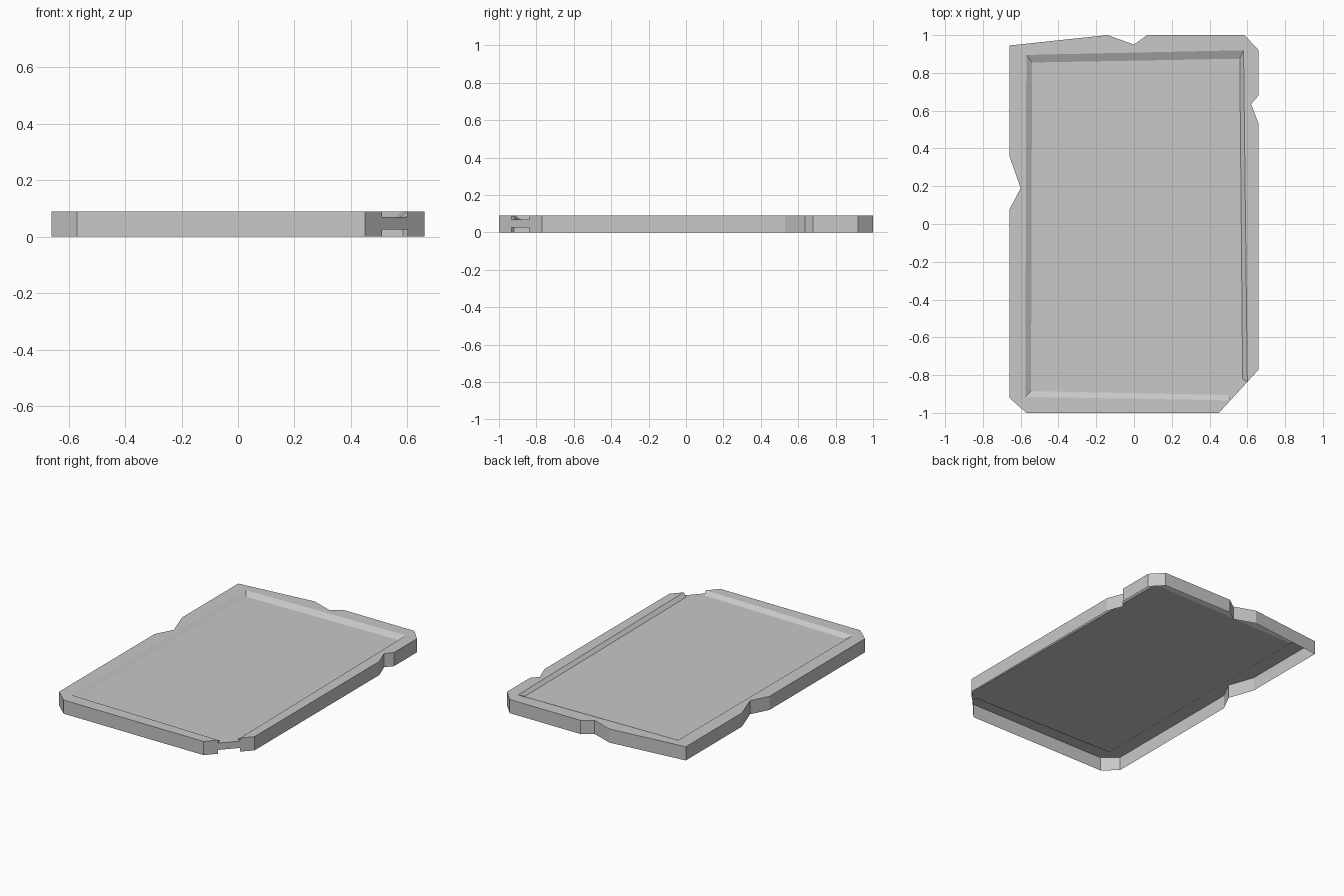
import bpy
import bmesh

cube = bpy.data.objects.get("Cube")
if cube:
    bpy.data.objects.remove(cube, do_unlink=True)

TOP, FLOOR, GAP = 0.09, 0.07, 0.025

# Chipped slab outline, counter-clockwise from one side of the corner break to the other
outline = [(0.6, -0.836), (0.66, -0.77), (0.66, 0.53), (0.62, 0.635), (0.66, 0.68),
           (0.66, 0.92), (0.585, 1), (0.07, 1), (0, 0.95), (-0.14, 1),
           (-0.66, 0.945), (-0.66, 0.36), (-0.6, 0.19), (-0.66, 0.075),
           (-0.66, -0.92), (-0.57, -1), (0.45, -1), (0.51, -0.934)]
# Recess: upper rim edge and lower floor edge
rim = [outline[0], (0.58, 0.92), (-0.57, 0.895), (-0.575, -0.915), outline[-1]]
floor = [(0.575, -0.82), (0.56, 0.875), (-0.54, 0.855), (-0.545, -0.885), (0.5, -0.905)]

stone = bpy.data.materials.new("stone_grey")
stone.use_nodes = True
colour = (0.58, 0.58, 0.58, 1)
stone.diffuse_color = colour
stone.node_tree.nodes["Principled BSDF"].inputs["Base Color"].default_value = colour

bm = bmesh.new()


def verts(points, z):
    return [bm.verts.new((x, y, z)) for x, y in points]


# Outer walls, open underneath
upper = verts(outline, TOP)
lower = verts(outline, 0)
for i in range(len(outline) - 1):
    bm.faces.new((lower[i], lower[i + 1], upper[i + 1], upper[i]))

# Flat border around the recess, interrupted at the broken corner
inner = [upper[0]] + verts(rim[1:-1], TOP) + [upper[-1]]
bm.faces.new(upper + inner[-2:0:-1])

# Sloped recess sides and recess floor
base = verts(floor, FLOOR)
end_a, end_b = verts([rim[0], rim[-1]], FLOOR)
for i in range(len(rim) - 1):
    bm.faces.new((inner[i], inner[i + 1], base[i + 1], base[i]))
bm.faces.new((inner[0], base[0], end_a))
bm.faces.new((base[-1], inner[-1], end_b))
bm.faces.new([end_a] + base + [end_b])

# Narrow wall left standing in the broken corner
low_a, low_b = verts([rim[0], rim[-1]], GAP)
bm.faces.new((low_b, low_a, end_a, end_b))

mesh = bpy.data.meshes.new("stone_slab")
bm.to_mesh(mesh)
bm.free()
mesh.materials.append(stone)
slab = bpy.data.objects.new("stone_slab", mesh)
bpy.context.collection.objects.link(slab)
